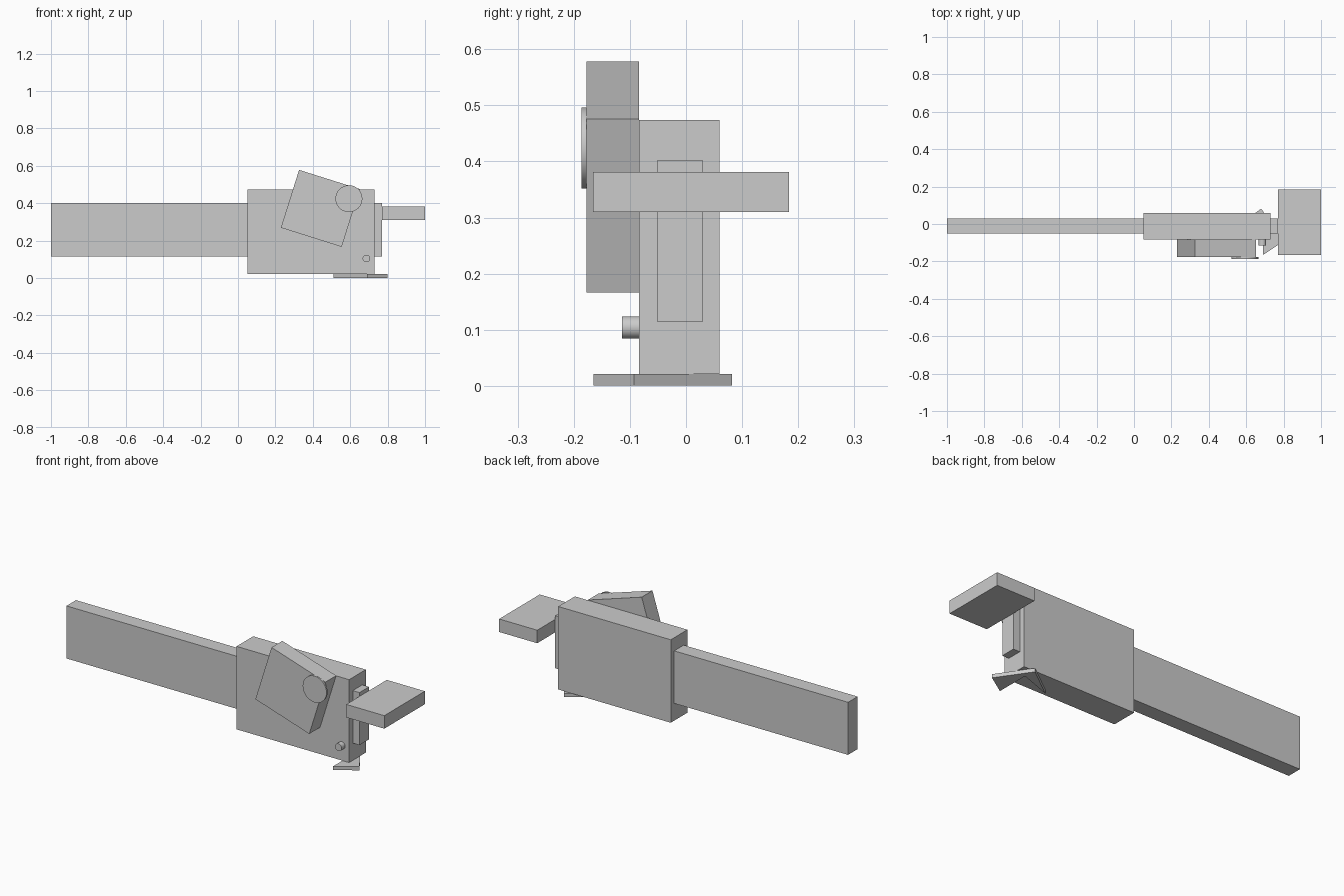
import bpy
import bmesh
from math import radians

cube = bpy.data.objects.get("Cube")
if cube:
    bpy.data.objects.remove(cube, do_unlink=True)

grey = bpy.data.materials.new("plain_grey")
grey.use_nodes = True
GREY = (0.6, 0.6, 0.6, 1)
grey.diffuse_color = GREY
grey.node_tree.nodes["Principled BSDF"].inputs["Base Color"].default_value = GREY


def block(name, x, y, z, tilt=0):
    """Box from three ranges, turned about the y axis through its centre."""
    bpy.ops.mesh.primitive_cube_add(
        size=1, location=[sum(r) / 2 for r in (x, y, z)], rotation=(0, radians(tilt), 0))
    ob = bpy.context.object
    ob.name = name
    ob.scale = [r[1] - r[0] for r in (x, y, z)]
    bpy.ops.object.transform_apply(location=False, rotation=False, scale=True)
    ob.data.materials.append(grey)


def disc(name, x, z, radius, y):
    """Round part with its axis along y."""
    bpy.ops.mesh.primitive_cylinder_add(
        vertices=32, radius=radius, depth=y[1] - y[0],
        location=(x, sum(y) / 2, z), rotation=(radians(90), 0, 0))
    ob = bpy.context.object
    ob.name = name
    ob.data.materials.append(grey)
    bpy.ops.object.shade_smooth_by_angle(angle=radians(30))


def plate(name, outline, z):
    """Flat outline extruded upwards."""
    bm = bmesh.new()
    face = bm.faces.new([bm.verts.new((px, py, z[0])) for px, py in outline])
    side = bmesh.ops.extrude_face_region(bm, geom=[face])["geom"]
    top = [v for v in side if isinstance(v, bmesh.types.BMVert)]
    bmesh.ops.translate(bm, verts=top, vec=(0, 0, z[1] - z[0]))
    bmesh.ops.recalc_face_normals(bm, faces=bm.faces)
    mesh = bpy.data.meshes.new(name)
    bm.to_mesh(mesh)
    bm.free()
    mesh.materials.append(grey)
    bpy.context.collection.objects.link(bpy.data.objects.new(name, mesh))


# Long bar running through the housing
block("bar", (-1, 0.77), (-0.052, 0.03), (0.115, 0.402))
block("housing", (0.05, 0.73), (-0.084, 0.06), (0.021, 0.474))
# Cross plate at the end of the bar
block("end_handle", (0.77, 1), (-0.166, 0.184), (0.31, 0.381))
# Tilted side box with its dial
block("side_box", (0.27, 0.611), (-0.177, -0.084), (0.21, 0.534), 17.5)
disc("dial", 0.593, 0.424, 0.072, (-0.186, -0.177))
disc("button", 0.686, 0.104, 0.02, (-0.114, -0.084))
# Arrow-shaped foot under the housing
plate("foot", [(0.68, 0.082), (0.80, -0.093), (0.69, -0.165),
               (0.69, 0.02), (0.51, -0.045)], (0.001, 0.021))
